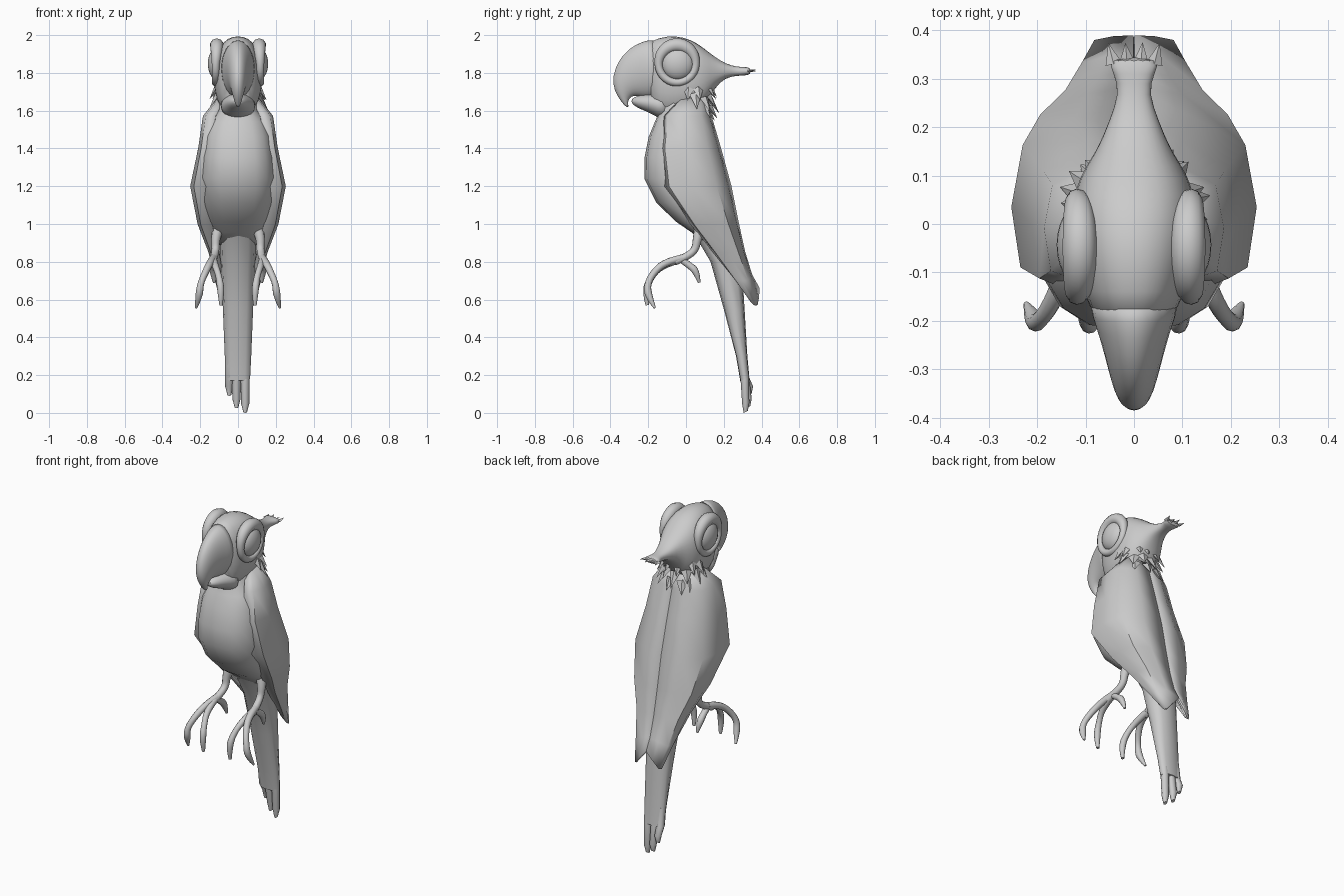
import bpy, math, random
from mathutils import Vector, Matrix

if "Cube" in bpy.data.objects:
    bpy.data.objects.remove(bpy.data.objects["Cube"])

random.seed(4)


def make(name, verts, faces):
    me = bpy.data.meshes.new(name)
    me.from_pydata([tuple(v) for v in verts], [], faces)
    me.update()
    ob = bpy.data.objects.new(name, me)
    bpy.context.collection.objects.link(ob)
    return ob


# Skin elliptical rings; each station = (y, z of one side, y, z of the other, half width)
def loft(name, stations, n=16, power=1.0, x=0.0, subsurf=0):
    verts, faces = [], []
    for y0, z0, y1, z1, w in stations:
        c = Vector((x, (y0 + y1) / 2, (z0 + z1) / 2))
        d = Vector((0, (y0 - y1) / 2, (z0 - z1) / 2))
        for i in range(n):
            a = 2 * math.pi * i / n
            co, si = math.cos(a), math.sin(a)
            co = math.copysign(abs(co) ** power, co)
            si = math.copysign(abs(si) ** power, si)
            verts.append(c + d * co + Vector((w * si, 0, 0)))
    m = len(stations)
    for r in range(m - 1):
        for i in range(n):
            j = (i + 1) % n
            faces.append((r * n + i, r * n + j, (r + 1) * n + j, (r + 1) * n + i))
    faces += [tuple(range(n))[::-1], tuple(range((m - 1) * n, m * n))]
    ob = make(name, verts, faces)
    if subsurf:
        mod = ob.modifiers.new("smooth", 'SUBSURF')
        mod.levels = mod.render_levels = subsurf
    return ob


# Round tube through (x, y, z, radius) points
def tube(name, pts, cyclic=False):
    cu = bpy.data.curves.new(name, 'CURVE')
    cu.dimensions = '3D'
    cu.bevel_depth, cu.bevel_resolution, cu.use_fill_caps = 1.0, 3, True
    sp = cu.splines.new('NURBS')
    sp.points.add(len(pts) - 1)
    for p, q in zip(sp.points, pts):
        p.co, p.radius = (q[0], q[1], q[2], 1), q[3]
    sp.order_u, sp.resolution_u = 3, 4
    sp.use_endpoint_u, sp.use_cyclic_u = not cyclic, cyclic
    ob = bpy.data.objects.new(name, cu)
    bpy.context.collection.objects.link(ob)
    bpy.ops.object.select_all(action='DESELECT')
    ob.select_set(True)
    bpy.context.view_layer.objects.active = ob
    bpy.ops.object.convert(target='MESH')
    return bpy.context.object


# Flat pointed feather from a base point in a direction
def spike(name, base, direction, length, width):
    ob = make(name, [(-width, 0, 0), (0, -width * .5, 0), (width, 0, 0), (0, width * .5, 0),
                     (0, 0, length)],
              [(0, 3, 2, 1), (0, 1, 4), (1, 2, 4), (2, 3, 4), (3, 0, 4)])
    rot = Vector(direction).to_track_quat('Z', 'Y').to_matrix().to_4x4()
    ob.data.transform(Matrix.Translation(base) @ rot)
    return ob


# Body and neck
loft("body", [
    (-.11, 1.74, .11, 1.72, .10), (-.14, 1.60, .11, 1.61, .105), (-.165, 1.54, .12, 1.56, .15),
    (-.198, 1.46, .14, 1.49, .175), (-.22, 1.35, .17, 1.38, .19), (-.22, 1.24, .20, 1.26, .20),
    (-.155, 1.11, .23, 1.13, .188), (-.05, 1.01, .26, 1.02, .165), (.03, .955, .27, .96, .14),
    (.10, .89, .28, .89, .10)], n=16, power=.78)

# Tail and its ragged feather ends
loft("tail", [
    (.03, .97, .27, .97, .10), (.13, .80, .295, .80, .092), (.20, .55, .31, .55, .08),
    (.265, .30, .325, .30, .07), (.287, .17, .335, .19, .064)], n=12, power=.8)
for x, y, z in ((.038, .315, .0), (-.008, .328, .025), (-.046, .335, .09)):
    loft("tail_feather", [
        (.272, .3, .32, .3, .022), (.288, .19, .334, .19, .024),
        (y - .018, z + .05, y + .02, z + .05, .022), (y - .01, z, y + .012, z + .01, .010)],
        n=8, x=x)

# Folded wings: sheets wrapping from breast side to the middle of the back
# (z, half width, front y, back y, rise toward the middle)
wing = [(1.67, .10, -.02, .10, 0), (1.57, .18, -.11, .13, 0), (1.40, .205, -.13, .18, 0),
        (1.20, .247, -.11, .235, 0), (1.00, .208, .03, .275, 0), (.85, .15, .15, .308, 0),
        (.70, .115, .26, .345, .03), (.57, .085, .345, .384, .09)]
fx = (.66, .93, 1.0, .91, .47, 0)
fy = (0, .07, .42, .78, .95, 1.0)
fz = (.5, .2, 0, 0, .5, 1.0)
for s in (1, -1):
    vs = [(s * w * a, yf + (yb - yf) * b, z + rise * c)
          for z, w, yf, yb, rise in wing for a, b, c in zip(fx, fy, fz)]
    fs = [(r * 6 + i, r * 6 + i + 1, r * 6 + i + 7, r * 6 + i + 6)[::s]
          for r in range(len(wing) - 1) for i in range(5)]
    ob = make("wing", vs, fs)
    mod = ob.modifiers.new("thickness", 'SOLIDIFY')
    mod.thickness, mod.offset = .012, 0

# Head drawn back into a flared crest
loft("head", [
    (-.22, 1.965, -.19, 1.62, .08), (-.14, 1.99, -.14, 1.57, .108), (-.06, 2.004, -.06, 1.56, .13),
    (.03, 1.98, .04, 1.58, .133), (.09, 1.937, .11, 1.63, .115), (.15, 1.888, .15, 1.72, .078),
    (.21, 1.848, .21, 1.775, .053), (.27, 1.832, .27, 1.785, .030), (.31, 1.832, .31, 1.785, .042),
    (.345, 1.828, .345, 1.792, .060)], power=.85, subsurf=1)
for i in range(4):
    x = -.042 + .028 * i
    spike("crest_feather", (x, .33, 1.81), (x * .6, .1, .02 * (i % 2)), .045, .017)

# Upper and lower beak
loft("upper_beak", [
    (-.15, 1.985, -.15, 1.66, .10), (-.20, 1.978, -.18, 1.662, .088), (-.27, 1.955, -.21, 1.665, .07),
    (-.337, 1.90, -.24, 1.672, .056), (-.379, 1.825, -.275, 1.68, .045),
    (-.392, 1.745, -.297, 1.667, .034), (-.366, 1.675, -.309, 1.645, .022),
    (-.316, 1.615, -.302, 1.618, .008)], subsurf=1)
loft("lower_beak", [
    (-.09, 1.70, -.10, 1.54, .105), (-.16, 1.695, -.155, 1.565, .09), (-.21, 1.69, -.20, 1.592, .068),
    (-.26, 1.68, -.255, 1.612, .045), (-.293, 1.66, -.287, 1.637, .018)], subsurf=1)

for s in (1, -1):
    # Eye with heavy lid ring, thickest above
    bpy.ops.mesh.primitive_uv_sphere_add(segments=24, ring_count=14, radius=.086,
                                         location=(s * .108, -.043, 1.848))
    bpy.context.object.name = "eye"
    bpy.context.object.scale.x = .6
    ring = []
    for i in range(14):
        a = 2 * math.pi * i / 14
        up = max(0, math.sin(a))
        ring.append((s * (.118 - .006 * up), -.047 + .1 * math.cos(a),
                     1.848 + .101 * math.sin(a), .021 + .016 * up))
    tube("eyelid", ring, True)

    # Leg, two forward toes and a short rear toe
    tube("leg", [(s * .10, .08, .99, .035), (s * .12, .06, .93, .024), (s * .118, .05, .86, .02),
                 (s * .128, -.01, .82, .021), (s * .135, -.06, .80, .02)])
    tube("outer_toe", [(s * .13, -.02, .82, .02), (s * .145, -.11, .80, .02), (s * .175, -.175, .74, .018),
                       (s * .20, -.205, .68, .017), (s * .205, -.20, .62, .022),
                       (s * .222, -.165, .555, .006)])
    tube("inner_toe", [(s * .13, -.04, .81, .02), (s * .12, -.13, .78, .018), (s * .10, -.185, .72, .016),
                       (s * .09, -.215, .65, .021), (s * .09, -.205, .57, .009)])
    tube("rear_toe", [(s * .128, -.03, .815, .018), (s * .13, .02, .78, .018), (s * .132, .055, .75, .021),
                      (s * .125, .07, .69, .007)])

# Ruffled feathers around the back of the neck
for row in range(3):
    for i in range(7):
        a = math.radians(-5 + 190 * (i + .5 * (row % 2)) / 6.5) + random.uniform(-.12, .12)
        c, q = math.cos(a), math.sin(a)
        z = 1.735 - .055 * row + random.uniform(-.015, .015)
        spike("neck_feather", (.11 * c, .03 + .095 * q, z),
              (.5 * c, .5 * q, -.8), random.uniform(.07, .1), .032)

# Smooth shading with edges kept
bpy.ops.object.select_all(action='DESELECT')
for ob in bpy.context.scene.objects:
    ob.select_set(True)
    bpy.context.view_layer.objects.active = ob
bpy.ops.object.shade_smooth_by_angle(angle=math.radians(50))
